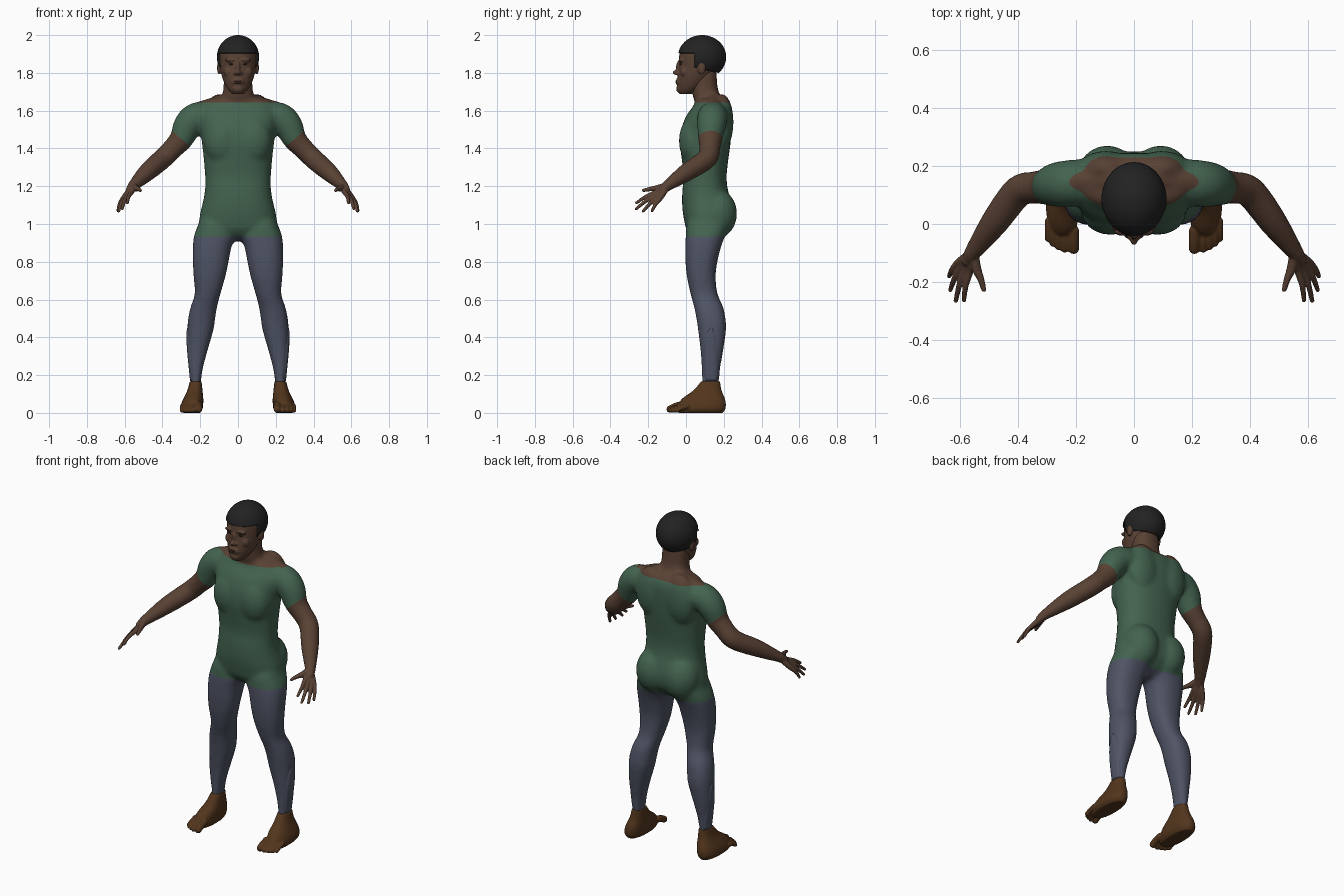
import bpy, bmesh, math
from mathutils import Vector, Matrix

cube = bpy.data.objects.get("Cube")
if cube:
    bpy.data.objects.remove(cube, do_unlink=True)


def material(name, *rgb):
    m = bpy.data.materials.new(name)
    m.use_nodes = True
    m.diffuse_color = (*rgb, 1)
    m.node_tree.nodes["Principled BSDF"].inputs["Base Color"].default_value = (*rgb, 1)
    return m


SKIN = material("brown skin", .100, .053, .034)
FOOT = material("foot brown", .085, .036, .012)
SHIRT = material("green shirt", .056, .125, .079)
TROUSERS = material("slate trousers", .078, .087, .128)
HAIR = material("black hair", .016, .016, .016)
LIPS = material("dark lips", .080, .038, .027)
EYES = material("dark eyes", .030, .018, .014)


def smooth_rows(rows, k=4):
    """Catmull-Rom interpolation of rows of numbers."""
    out = []
    for i in range(len(rows) - 1):
        a, b = rows[max(i - 1, 0)], rows[i]
        c, d = rows[i + 1], rows[min(i + 2, len(rows) - 1)]
        for j in range(k):
            t = j / k
            out.append([q + .5 * t * (r - p + t * (2 * p - 5 * q + 4 * r - s + t * (3 * (q - r) + s - p)))
                        for p, q, r, s in zip(a, b, c, d)])
    return out + [list(rows[-1])]


def skin_rings(bm, rings):
    rings = [[bm.verts.new(p) for p in ring] for ring in rings]
    n = len(rings[0])
    for a, b in zip(rings, rings[1:]):
        for i in range(n):
            bm.faces.new((a[i], a[(i + 1) % n], b[(i + 1) % n], b[i]))
    bm.faces.new(rings[0][::-1])
    bm.faces.new(rings[-1])


def loft(bm, rows, side=1, power=2.3, n=32):
    """Horizontal rounded sections: z, x from, x to, y from, y to."""
    def bend(v):
        return math.copysign(abs(v) ** (2 / power), v)
    rings = []
    for z, x0, x1, y0, y1 in smooth_rows(rows):
        angles = [math.tau * i / n for i in range(n)]
        rings.append([(side * ((x0 + x1) / 2 + (x1 - x0) / 2 * bend(math.cos(a))),
                       (y0 + y1) / 2 + (y1 - y0) / 2 * bend(math.sin(a)), z) for a in angles])
    skin_rings(bm, rings)


def centred(rows):
    return [(z, -hx, hx, y0, y1) for z, hx, y0, y1 in rows]


def blob(bm, centre, radii):
    bmesh.ops.create_uvsphere(bm, u_segments=20, v_segments=12, radius=1,
                              matrix=Matrix.Translation(centre) @ Matrix.Diagonal((*radii, 1)))


def limb(bm, points, side=1, n=16):
    """Round tube with ball ends through points x, y, z, radius."""
    rows = smooth_rows([(side * x, y, z, r) for x, y, z, r in points])
    rings = []
    for i, row in enumerate(rows):
        ahead, behind = rows[min(i + 1, len(rows) - 1)], rows[max(i - 1, 0)]
        turn = (Vector(ahead[:3]) - Vector(behind[:3])).to_track_quat('Z', 'Y')
        rings.append([Vector(row[:3]) + turn @ Vector((math.cos(a), math.sin(a), 0)) * row[3]
                      for a in (math.tau * j / n for j in range(n))])
    skin_rings(bm, rings)
    for row in (rows[0], rows[-1]):
        blob(bm, row[:3], [row[3]] * 3)


def finish(name, bm, mats):
    bmesh.ops.recalc_face_normals(bm, faces=bm.faces[:])
    me = bpy.data.meshes.new(name)
    bm.to_mesh(me)
    bm.free()
    for m in mats:
        me.materials.append(m)
    for p in me.polygons:
        p.use_smooth = True
    ob = bpy.data.objects.new(name, me)
    bpy.context.collection.objects.link(ob)
    return ob


def fuse(name, bm, mats, voxel, rounds, cuts=(), rule=lambda c: 0):
    """Blend overlapping pieces into one surface, then cut colour borders."""
    ob = finish(name, bm, mats)
    mod = ob.modifiers.new("blend", 'REMESH')
    mod.mode, mod.voxel_size = 'VOXEL', voxel
    mod = ob.modifiers.new("soften", 'SMOOTH')
    mod.factor, mod.iterations = .5, rounds
    bpy.context.view_layer.update()
    dg = bpy.context.evaluated_depsgraph_get()
    me = bpy.data.meshes.new_from_object(ob.evaluated_get(dg))
    ob.modifiers.clear()
    ob.data = me
    me.materials.clear()
    for m in mats:
        me.materials.append(m)
    bm = bmesh.new()
    bm.from_mesh(me)
    for point, normal, test in cuts:
        faces = [f for f in bm.faces if test(f.calc_center_median())]
        geom = faces + list({e for f in faces for e in f.edges}) + list({v for f in faces for v in f.verts})
        bmesh.ops.bisect_plane(bm, geom=geom, dist=1e-5, plane_co=point, plane_no=normal)
    for f in bm.faces:
        f.smooth = True
        f.material_index = rule(f.calc_center_median())
    bm.to_mesh(me)
    bm.free()


# Body: torso, neck, legs and arms blended together
WAISTBAND, NECKLINE = .935, 1.643
body = bmesh.new()
loft(body, centred([(.91, .07, .075, .14), (.935, .165, .03, .185), (.97, .208, .003, .22),
                    (1.0, .208, -.006, .24), (1.06, .2, -.017, .25), (1.12, .185, -.021, .24),
                    (1.18, .175, -.019, .222), (1.25, .174, -.013, .215), (1.34, .181, -.022, .224),
                    (1.42, .19, -.032, .235), (1.5, .2, -.025, .242), (1.57, .21, 0, .245),
                    (1.62, .2, .035, .24), (1.655, .17, .055, .222), (1.67, .1, .07, .2)]))
loft(body, centred([(1.6, .11, .05, .21), (1.65, .1, .045, .2), (1.68, .085, .035, .182),
                    (1.72, .077, .03, .168), (1.78, .076, .03, .163), (1.82, .07, .04, .16)]))
LEG = [(1.07, .06, .185, .04, .19), (1.0, .03, .21, .005, .22), (.94, .01, .232, -.001, .207),
       (.88, .034, .239, -.004, .186), (.8, .05, .239, -.003, .166), (.72, .067, .235, .005, .157),
       (.63, .093, .229, .024, .167), (.56, .111, .251, .043, .197), (.5, .121, .264, .055, .209),
       (.44, .13, .268, .064, .212), (.33, .161, .268, .077, .197), (.24, .185, .258, .082, .182),
       (.16, .197, .25, .085, .175), (.12, .199, .249, .087, .174)]
cuts = [((0, 0, z), (0, 0, 1), lambda c: True) for z in (WAISTBAND, NECKLINE)]
for s in (1, -1):
    loft(body, LEG, s)
    limb(body, [(.14, .145, 1.562, .08), (.22, .14, 1.563, .081), (.267, .135, 1.518, .077),
                (.3, .128, 1.45, .064), (.345, .125, 1.4, .056), (.4, .11, 1.345, .055),
                (.48, .005, 1.275, .049), (.553, -.095, 1.205, .031)], s)
    limb(body, [(.05, .15, 1.668, .03), (.12, .15, 1.638, .037), (.2, .148, 1.602, .048)], s)
    blob(body, (s * .092, .165, 1.055), (.105, .106, .13))
    blob(body, (s * .08, .04, 1.44), (.1, .078, .13))
    blob(body, (s * .095, .19, 1.54), (.1, .062, .15))
    cuts.append(((s * .3, .13, 1.45), (s * .66, 0, -.75),
                 lambda c, s=s: c.x * s > .22 and c.z > 1.1))


def body_colour(c):
    x = abs(c.x)
    if c.z < WAISTBAND:
        return 2
    past_sleeve = .66 * (x - .3) - .75 * (c.z - 1.45) > 0 and x > .235 and c.z > 1.05
    return 1 if past_sleeve or (c.z > NECKLINE and x < .23) else 0


fuse("body", body, [SHIRT, SKIN, TROUSERS], .011, 8, cuts, body_colour)

# Hands, feet and calf panels
for s, label in ((1, "left"), (-1, "right")):
    hand = bmesh.new()
    wrist = Vector((.553, -.095, 1.205))
    limb(hand, [(.535, -.07, 1.222, .028), (*wrist, .029), (.572, -.125, 1.18, .022)], s)
    first, last = Vector((.566, -.165, 1.165)), Vector((.608, -.137, 1.135))
    tips = [(.585, -.262, 1.112), (.613, -.264, 1.08), (.632, -.227, 1.068), (.636, -.18, 1.07)]
    for i, tip in enumerate(tips):
        knuckle = first.lerp(last, i / 3)
        middle = knuckle.lerp(Vector(tip), .5) + Vector((.004, 0, .006))
        limb(hand, [(*wrist, .016), (*wrist.lerp(knuckle, .6), .016), (*knuckle, .0135),
                    (*middle, .0105), (*tip, .008)], s, 12)
    limb(hand, [(*wrist, .018), (.543, -.15, 1.19, .017), (.527, -.19, 1.185, .012),
                (.517, -.225, 1.178, .009)], s, 12)
    fuse(label + "_hand", hand, [SKIN], .004, 2)

    foot = bmesh.new()
    loft(foot, [(0, .2, .29, -.04, .195), (.02, .188, .303, -.05, .208), (.05, .184, .3, -.04, .211),
                (.08, .184, .287, -.015, .204), (.12, .188, .268, .04, .188), (.167, .193, .255, .08, .18)],
         s, 2.3)
    toes = [(.208, -.084, .0195), (.238, -.085, .014), (.259, -.077, .0135), (.278, -.066, .013),
            (.295, -.05, .012)]
    for x, y, r in toes:
        limb(foot, [(x, y + .06, r + .024, r), (x, y + .025, r + .013, r), (x, y, r, r)], s, 12)
    fuse(label + "_foot", foot, [FOOT], .0045, 2)

    panel = bmesh.new()
    rows = [(.17, .251, .034), (.25, .259, .04), (.35, .268, .038), (.42, .269, .026), (.45, .267, .008)]
    loft(panel, [(z, x - .04, x + .003, .133 - w, .133 + w) for z, x, w in rows], s)
    finish(label + "_calf_panel", panel, [TROUSERS])

# Head with nose, brows, chin and ears
head = bmesh.new()
loft(head, centred([(1.688, .03, -.035, .03), (1.71, .052, -.044, .075), (1.74, .07, -.046, .115),
                    (1.78, .085, -.044, .145), (1.82, .093, -.039, .165), (1.86, .098, -.037, .185),
                    (1.9, .099, -.035, .193), (1.94, .09, -.018, .185), (1.975, .055, .02, .15),
                    (1.988, .02, .06, .11)]), power=2)
blob(head, (0, -.038, 1.828), (.012, .016, .036))
blob(head, (0, -.05, 1.802), (.015, .022, .013))
blob(head, (0, -.034, 1.716), (.03, .018, .022))
blob(head, (0, -.04, 1.753), (.034, .014, .022))
for s in (1, -1):
    blob(head, (s * .014, -.043, 1.798), (.011, .014, .009))
    blob(head, (s * .034, -.026, 1.867), (.036, .014, .011))
    blob(head, (s * .045, -.008, 1.805), (.032, .022, .03))
    blob(head, (s * .1, .083, 1.827), (.011, .022, .036))
fuse("head", head, [SKIN], .005, 4)

# Lips, eyes and eyebrows
lips = bmesh.new()
for z in (1.757, 1.748):
    blob(lips, (0, -.046, z), (.024, .01, .005))
finish("lips", lips, [LIPS])
for s, label in ((1, "left"), (-1, "right")):
    eye = bmesh.new()
    blob(eye, (s * .036, -.028, 1.846), (.013, .007, .0045))
    finish(label + "_eye", eye, [EYES])
    brow = bmesh.new()
    blob(brow, (s * .037, -.034, 1.867), (.024, .006, .003))
    finish(label + "_eyebrow", brow, [EYES])

# Hair: rounded cap trimmed along the hairline
hair = bmesh.new()
bmesh.ops.create_uvsphere(hair, u_segments=48, v_segments=28, radius=1,
                          matrix=Matrix.Translation((0, .085, 1.884)) @ Matrix.Diagonal((.112, .128, .116, 1)))
temple, nape = Vector((0, .045, 1.83)), Vector((0, .24, 1))
for point, normal in (((0, 0, 1.905), (0, 0, 1)), (temple, (0, 1, 0)), (temple, nape)):
    bmesh.ops.bisect_plane(hair, geom=hair.verts[:] + hair.edges[:] + hair.faces[:], dist=1e-5,
                           plane_co=point, plane_no=normal)
trim = []
for f in hair.faces:
    c = f.calc_center_median()
    if (c - temple).dot(nape) < 0 or (c.y < temple.y and c.z < 1.905):
        trim.append(f)
bmesh.ops.delete(hair, geom=trim, context='FACES')
cap = finish("hair", hair, [HAIR])
shell = cap.modifiers.new("thickness", 'SOLIDIFY')
shell.thickness, shell.offset = .014, -1
